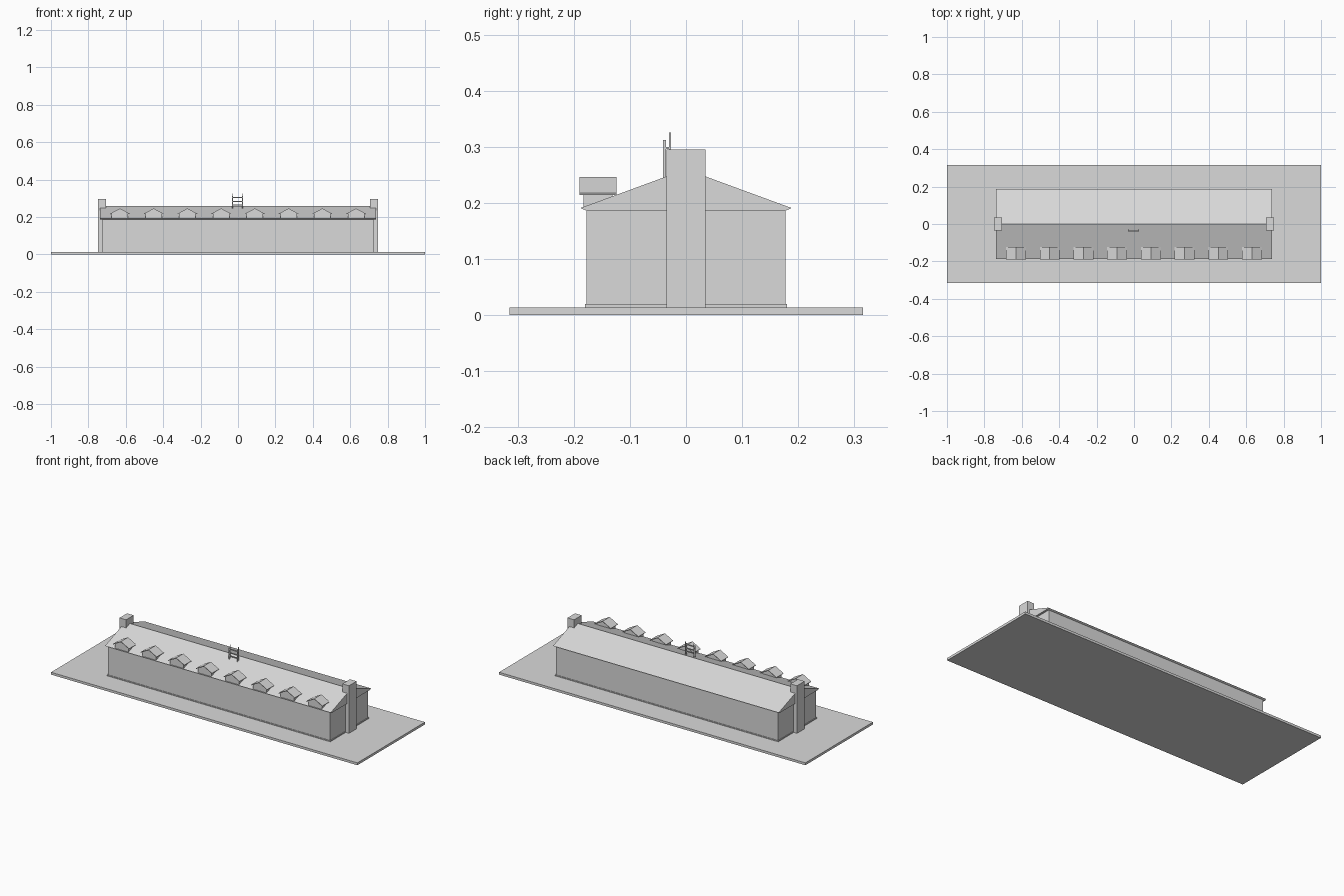
import bpy

cube = bpy.data.objects.get("Cube")
if cube:
    bpy.data.objects.remove(cube, do_unlink=True)

# Single plain material
GREY = (0.7, 0.7, 0.7, 1)
mat = bpy.data.materials.new("light grey")
mat.use_nodes = True
mat.diffuse_color = GREY
mat.node_tree.nodes["Principled BSDF"].inputs["Base Color"].default_value = GREY


def make(name, verts, faces):
    mesh = bpy.data.meshes.new(name)
    mesh.from_pydata(verts, [], faces)
    mesh.materials.append(mat)
    obj = bpy.data.objects.new(name, mesh)
    bpy.context.collection.objects.link(obj)
    # Make every face point outwards
    import bmesh
    bm = bmesh.new()
    bm.from_mesh(mesh)
    bmesh.ops.recalc_face_normals(bm, faces=bm.faces)
    bm.to_mesh(mesh)
    bm.free()
    return obj


def prism(name, profile, start, end, axis):
    """Extrude a 2D profile (horizontal, z) along x or y."""
    n = len(profile)
    verts = [(d, h, z) if axis == "x" else (h, d, z)
             for d in (start, end) for h, z in profile]
    faces = [tuple(range(n)), tuple(range(n, 2 * n))]
    faces += [(i, (i + 1) % n, n + (i + 1) % n, n + i) for i in range(n)]
    return make(name, verts, faces)


def box(name, x, y, z):
    return prism(name, [(y[0], z[0]), (y[1], z[0]), (y[1], z[1]), (y[0], z[1])],
                 x[0], x[1], "x")


GROUND = 0.014

# Ground slab, plinth and walls
box("ground_slab", (-1, 1), (-0.315, 0.315), (0, GROUND))
box("plinth", (-0.728, 0.728), (-0.18, 0.18), (GROUND, 0.02))
box("walls", (-0.725, 0.725), (-0.177, 0.177), (GROUND, 0.188))

# Main gabled roof with undercut eaves
prism("main_roof", [(-0.177, 0.186), (0.177, 0.186), (0.188, 0.191),
                    (0, 0.26), (-0.188, 0.191)], -0.737, 0.737, "x")

# Chimney on each gable end
for side, label in ((-1, "right"), (1, "left")):
    box(f"chimney_{label}", sorted((side * 0.706, side * 0.749)),
        (-0.035, 0.035), (GROUND, 0.295))

# Row of dormers along the front slope
COUNT, SPACING = 8, 0.1803
for i in range(COUNT):
    cx = (i - (COUNT - 1) / 2) * SPACING
    prism(f"dormer_body_{i + 1}",
          [(cx - 0.044, 0.192), (cx + 0.044, 0.192), (cx + 0.044, 0.22),
           (cx, 0.243), (cx - 0.044, 0.22)], -0.183, -0.131, "y")
    prism(f"dormer_roof_{i + 1}",
          [(cx - 0.053, 0.2175), (cx - 0.052, 0.2145), (cx, 0.242),
           (cx + 0.052, 0.2145), (cx + 0.053, 0.2175), (cx, 0.246)],
          -0.19, -0.124, "y")

# Small rung frame near the ridge
for x, label in ((-0.031, "right"), (0.023, "left")):
    box(f"frame_post_{label}", (x - 0.002, x + 0.003), (-0.041, -0.036), (0.24, 0.312))
    box(f"frame_rod_{label}", (x - 0.001, x + 0.002), (-0.03, -0.027), (0.245, 0.326))
    box(f"frame_bracket_{label}", (x - 0.001, x + 0.002), (-0.037, -0.027), (0.296, 0.3))
for i, z in enumerate((0.305, 0.283, 0.265)):
    box(f"frame_rung_{i + 1}", (-0.031, 0.024), (-0.04, -0.036), (z - 0.003, z + 0.003))
